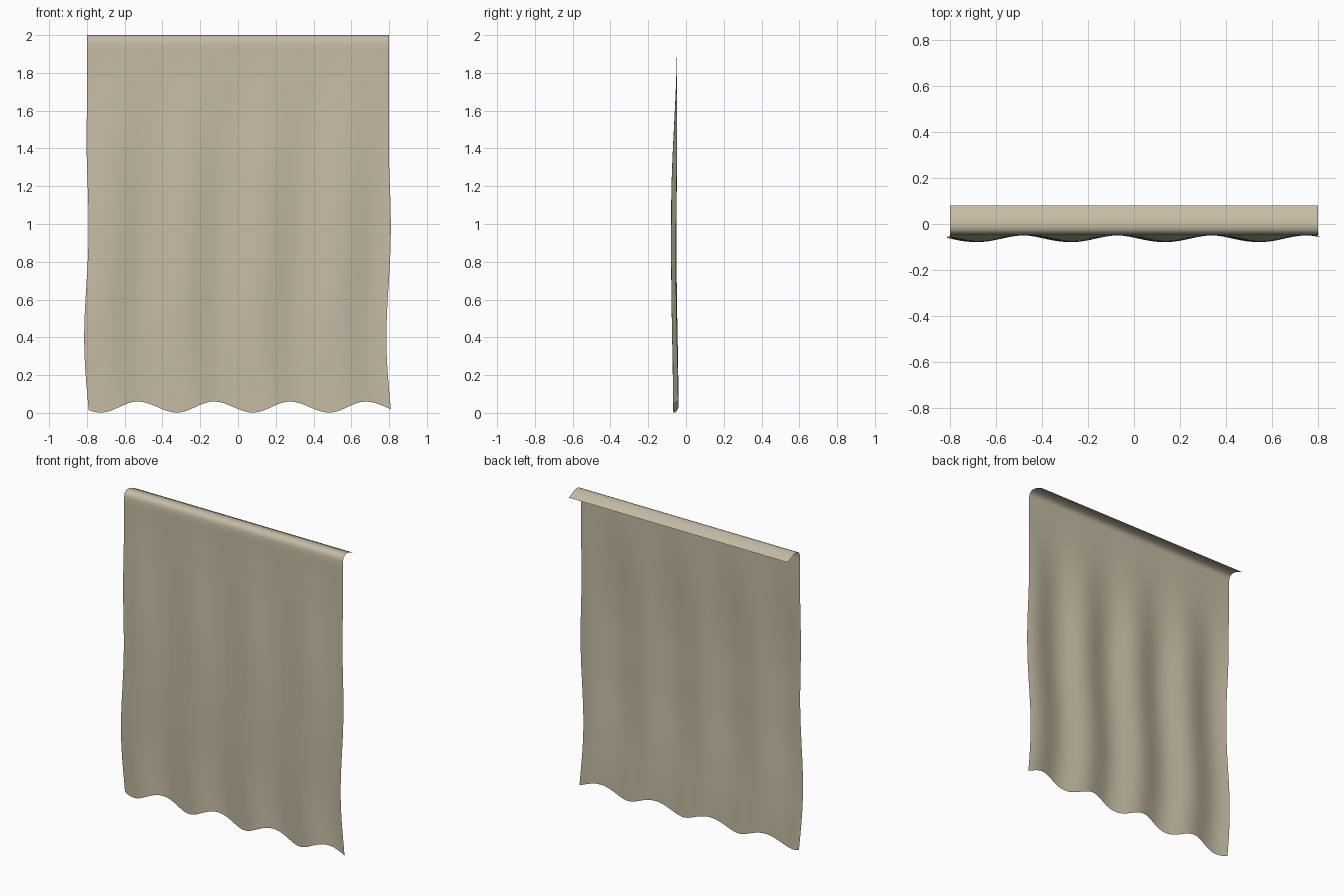
import bpy, bmesh, math

if "Cube" in bpy.data.objects:
    bpy.data.objects.remove(bpy.data.objects["Cube"])

NX, NZ = 96, 60
TOP = 1.93          # height where the cloth starts to bend over the rod


def hem(x):
    return 0.031 + 0.029 * math.cos(2 * math.pi * (x + 0.133) / 0.403)


def smooth(t):
    t = max(0.0, min(1.0, t))
    return t * t * (3 - 2 * t)


def drape(x, z):
    """Point of the hanging cloth for a flat position x, z."""
    amp = 0.0145 * smooth((2.0 - z) / 0.9)
    mid = -0.048 - 0.016 * smooth((1.95 - z) / 0.9) + 0.010 * smooth((0.8 - z) / 0.8)
    phase = 2 * math.pi * (x - 0.14) / 0.41 + 0.25 * math.sin(2.5 * z)
    y = mid - amp * math.cos(phase)
    sway = -0.018 * (1 - z / 2) * math.cos(2 * math.pi * (z - 0.42) / 1.2)
    return (x + sway * smooth((1.7 - z) / 0.5), y, z)


# fold over the rod: (y, z) from the back flap to the front
fold = [(0.08, 1.968), (0.055, 1.981), (0.03, 1.992), (0.01, 1.998), (-0.005, 2.0),
        (-0.02, 1.998), (-0.034, 1.991), (-0.043, 1.979), (-0.047, 1.96)]

bm = bmesh.new()
xs = [-0.8 + 1.6 * i / NX for i in range(NX + 1)]
rows = [[bm.verts.new((x, y, z)) for x in xs] for y, z in fold]
for j in range(NZ + 1):
    t = j / NZ
    rows.append([bm.verts.new(drape(x, TOP + (hem(x) - TOP) * t)) for x in xs])
for a, b in zip(rows, rows[1:]):
    for i in range(NX):
        f = bm.faces.new((a[i], b[i], b[i + 1], a[i + 1]))
        f.smooth = True

# one open sheet of cloth
mesh = bpy.data.meshes.new("curtain_cloth")
bm.to_mesh(mesh)
bm.free()
cloth = bpy.data.objects.new("curtain_cloth", mesh)
bpy.context.collection.objects.link(cloth)

mat = bpy.data.materials.new("beige_linen")
mat.diffuse_color = (0.56, 0.50, 0.37, 1)
mat.use_nodes = True
mat.node_tree.nodes["Principled BSDF"].inputs["Base Color"].default_value = mat.diffuse_color
mesh.materials.append(mat)
